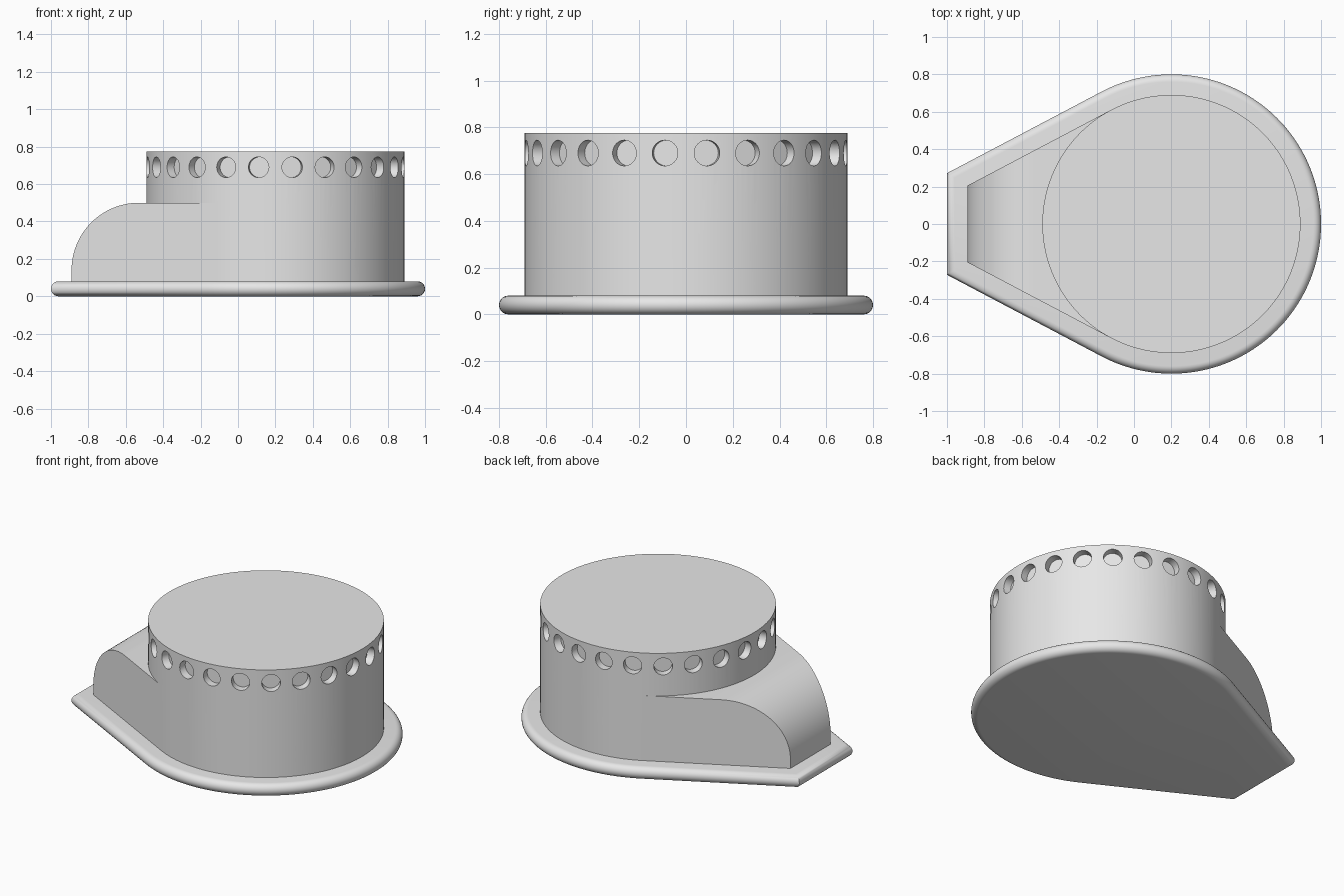
import bpy
import bmesh
from math import sin, cos, pi, radians
from mathutils import Matrix, Vector

if "Cube" in bpy.data.objects:
    bpy.data.objects.remove(bpy.data.objects["Cube"], do_unlink=True)

CX = 0.2                    # centre of the round end
TAPER = radians(27.8)       # slope of the straight sides
BODY_R = 0.69

grey = bpy.data.materials.new("plain grey")
grey.use_nodes = True
grey.diffuse_color = (0.8, 0.8, 0.8, 1)
grey.node_tree.nodes["Principled BSDF"].inputs["Base Color"].default_value = (0.8, 0.8, 0.8, 1)


def make_object(name, bm):
    bmesh.ops.recalc_face_normals(bm, faces=bm.faces)
    mesh = bpy.data.meshes.new(name)
    bm.to_mesh(mesh)
    bm.free()
    mesh.materials.append(grey)
    obj = bpy.data.objects.new(name, mesh)
    bpy.context.scene.collection.objects.link(obj)
    return obj


def smooth(obj, angle=30):
    bpy.ops.object.select_all(action='DESELECT')
    obj.select_set(True)
    bpy.context.view_layer.objects.active = obj
    bpy.ops.object.shade_smooth_by_angle(angle=radians(angle))


def half_width(x, r):
    """Half width of the tapered part whose sides touch a circle of radius r."""
    return (r + (x - CX) * sin(TAPER)) / cos(TAPER)


def outline(r, end_x, steps=120):
    """Teardrop outline: round at +x, straight tapered sides, cut flat at end_x."""
    span = pi / 2 + TAPER
    pts = [(CX + r * cos(a), r * sin(a))
           for a in (-span + 2 * span * i / steps for i in range(steps + 1))]
    w = half_width(end_x, r)
    return pts + [(end_x, w), (end_x, -w)]


def bridge(bm, lower, upper):
    n = len(lower)
    for i in range(n):
        j = (i + 1) % n
        bm.faces.new((lower[i], lower[j], upper[j], upper[i]))


# Base plate: stacked outlines giving a fully rounded rim
bm = bmesh.new()
rings = []
R = 0.04
for k in range(13):
    a = -pi / 2 + pi * k / 12
    inset = R * (1 - cos(a))
    rings.append([bm.verts.new((x, y, R + R * sin(a)))
                  for x, y in outline(0.8 - inset, -1 + inset)])
for low, high in zip(rings, rings[1:]):
    bridge(bm, low, high)
bm.faces.new(rings[0])
bm.faces.new(rings[-1])
smooth(make_object("base_plate", bm), 40)

# Tapered housing: side profile with a rounded shoulder
profile = [(CX - BODY_R * sin(TAPER), 0.06), (-0.89, 0.06)]
for k in range(25):
    a = pi / 2 * k / 24
    profile.append((-0.53 - 0.36 * cos(a), 0.14 + 0.36 * sin(a)))
profile.append((profile[0][0], 0.5))
bm = bmesh.new()
sides = [[bm.verts.new((x, s * half_width(x, BODY_R), z)) for x, z in profile]
         for s in (-1, 1)]
bridge(bm, *sides)
for side in sides:
    bm.faces.new(side)
smooth(make_object("tapered_housing", bm))

# Round drum
bm = bmesh.new()
bmesh.ops.create_cone(bm, cap_ends=True, segments=144, radius1=BODY_R, radius2=BODY_R,
                      depth=0.715, matrix=Matrix.Translation((CX, 0, 0.06 + 0.715 / 2)))
drum = make_object("round_drum", bm)

# Ring of shallow round holes near the top of the drum
bm = bmesh.new()
for i in range(24):
    a = 2 * pi * (i + 0.5) / 24
    d = Vector((cos(a), sin(a), 0))
    place = (Matrix.Translation(Vector((CX, 0, 0.69)) + d * BODY_R)
             @ d.to_track_quat('Z', 'Y').to_matrix().to_4x4())
    bmesh.ops.create_cone(bm, cap_ends=True, segments=32, radius1=0.055, radius2=0.055,
                          depth=0.1, matrix=place)
cutter = make_object("hole_cutter", bm)
cutter.hide_render = True
cut = drum.modifiers.new("holes", 'BOOLEAN')
cut.operation = 'DIFFERENCE'
cut.solver = 'EXACT'
cut.object = cutter
bpy.context.view_layer.update()
graph = bpy.context.evaluated_depsgraph_get()
carved = bpy.data.meshes.new_from_object(drum.evaluated_get(graph))
drum.modifiers.clear()
drum.data = carved
bpy.data.objects.remove(cutter, do_unlink=True)
smooth(drum)
